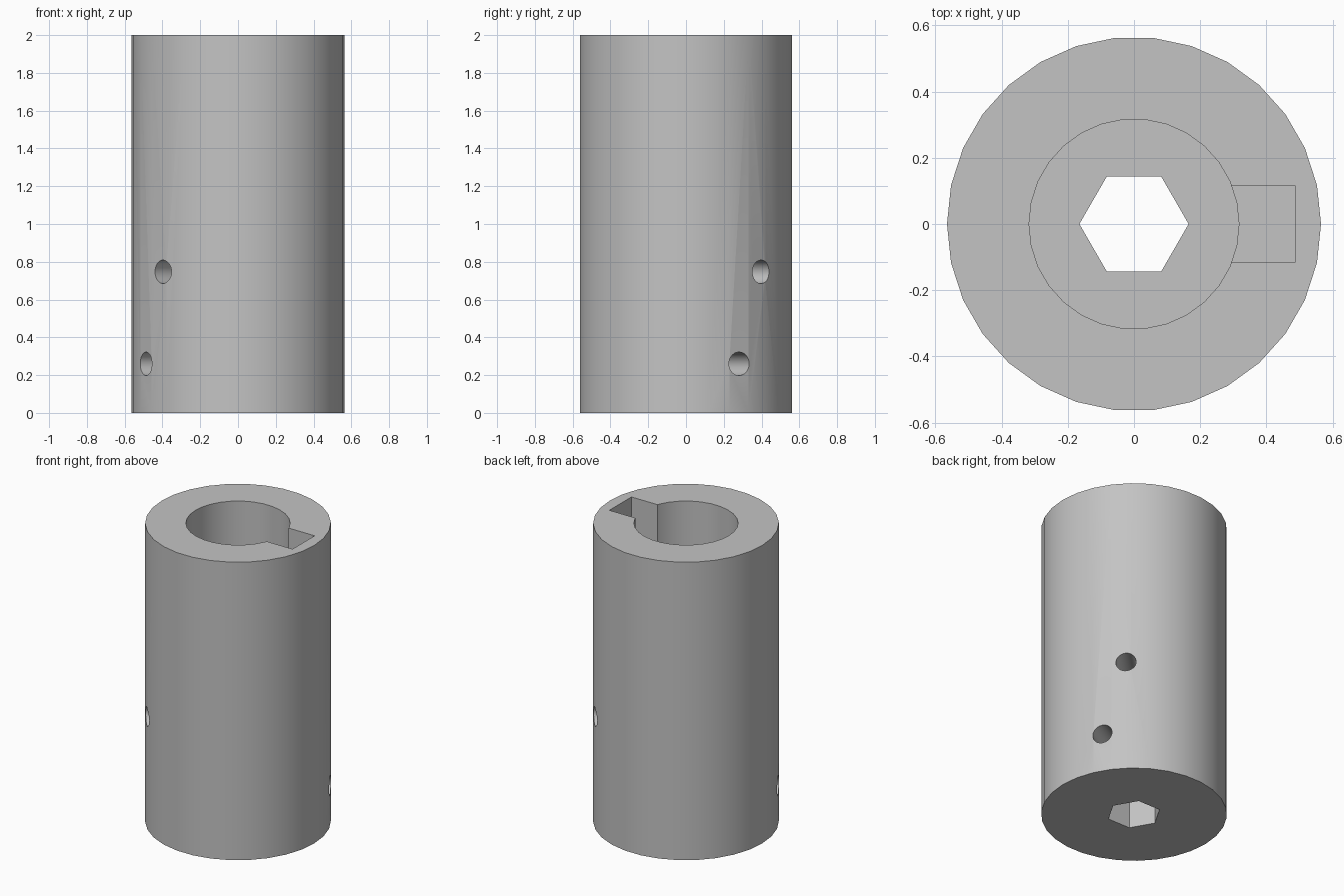
import bpy
from math import radians, cos, sin

cube = bpy.data.objects.get("Cube")
if cube:
    bpy.data.objects.remove(cube, do_unlink=True)

HEIGHT = 2.0
BORE_FLOOR = 0.5
KEY_FLOOR = 1.0

steel = bpy.data.materials.new("grey_steel")
steel.use_nodes = True
GREY = (0.55, 0.55, 0.55, 1.0)
steel.diffuse_color = GREY
steel.node_tree.nodes["Principled BSDF"].inputs["Base Color"].default_value = GREY


def prism(name, sides, radius, z0, z1):
    """Upright prism whose first corner points along +x."""
    bpy.ops.mesh.primitive_cylinder_add(
        vertices=sides, radius=radius, depth=z1 - z0, location=(0, 0, (z0 + z1) / 2))
    ob = bpy.context.object
    ob.name = name
    # the primitive starts on +y, so turn it to start on +x
    ob.rotation_euler.z = radians(-90)
    bpy.ops.object.transform_apply(location=True, rotation=True, scale=True)
    ob.data.materials.append(steel)
    return ob


def cross_pin(name, angle, z):
    """Horizontal cutter right through the body."""
    bpy.ops.mesh.primitive_cylinder_add(
        vertices=30, radius=0.062, depth=1.6, location=(0, 0, z),
        rotation=(0, radians(90), radians(angle)))
    ob = bpy.context.object
    ob.name = name
    ob.data.materials.append(steel)
    return ob


# Main sleeve
body = prism("coupling_sleeve", 30, 0.565, 0, HEIGHT)

# Keyway slot cutter
x0, x1 = 0.1, 0.487
bpy.ops.mesh.primitive_cube_add(
    size=1, location=((x0 + x1) / 2, 0, (KEY_FLOOR + HEIGHT + 0.1) / 2))
key = bpy.context.object
key.name = "keyway_cutter"
key.scale = (x1 - x0, 0.234, HEIGHT + 0.1 - KEY_FLOOR)
key.data.materials.append(steel)

# Round bore, hexagonal socket and the two cross holes
cutters = [
    prism("bore_cutter", 30, 0.317, BORE_FLOOR, HEIGHT + 0.1),
    key,
    prism("hex_cutter", 6, 0.165, -0.1, BORE_FLOOR + 0.1),
    cross_pin("lower_hole_cutter", 30, 0.26),
    cross_pin("upper_hole_cutter", 45, 0.747),
]

bpy.ops.object.select_all(action='DESELECT')
body.select_set(True)
bpy.context.view_layer.objects.active = body
for cutter in cutters:
    cutter.hide_render = True
    mod = body.modifiers.new(cutter.name, 'BOOLEAN')
    mod.operation = 'DIFFERENCE'
    mod.solver = 'EXACT'
    mod.object = cutter
    bpy.ops.object.modifier_apply(modifier=mod.name)
for cutter in cutters:
    bpy.data.objects.remove(cutter, do_unlink=True)

# Round walls smooth, rims and slot corners crisp
bpy.ops.object.shade_smooth_by_angle(angle=radians(30))
